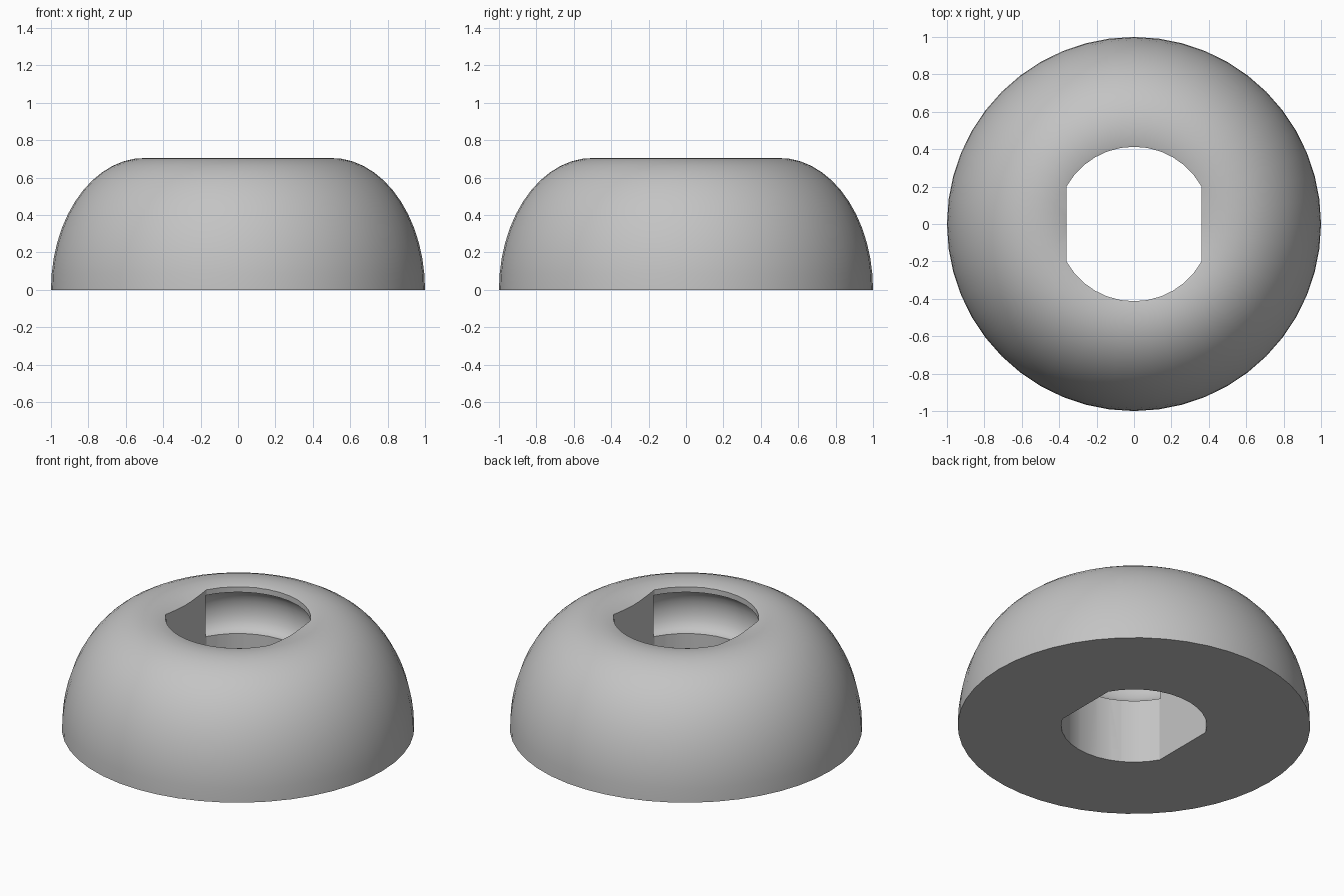
import bpy, bmesh, math

if "Cube" in bpy.data.objects:
    bpy.data.objects.remove(bpy.data.objects["Cube"])

HEIGHT, HOLE_R, FLAT_X, SIDES = 0.705, 0.413, 0.36, 48

grey = bpy.data.materials.new("plain grey")
grey.use_nodes = True
colour = (0.55, 0.55, 0.55, 1)
grey.diffuse_color = colour
grey.node_tree.nodes["Principled BSDF"].inputs["Base Color"].default_value = colour


def finish(name, bm):
    bmesh.ops.recalc_face_normals(bm, faces=bm.faces)
    mesh = bpy.data.meshes.new(name)
    bm.to_mesh(mesh)
    bm.free()
    obj = bpy.data.objects.new(name, mesh)
    mesh.materials.append(grey)
    bpy.context.collection.objects.link(obj)
    return obj


def lathe(name, profile):
    """Revolve a closed (radius, height) outline into a ring."""
    bm = bmesh.new()
    rings = []
    for i in range(SIDES):
        a = math.tau * i / SIDES
        rings.append([bm.verts.new((r * math.cos(a), r * math.sin(a), z)) for r, z in profile])
    n = len(profile)
    for i in range(SIDES):
        p, q = rings[i], rings[(i + 1) % SIDES]
        for j in range(n):
            k = (j + 1) % n
            bm.faces.new((p[j], q[j], q[k], p[k]))
    return finish(name, bm)


def arc(cx, cz, rx, rz, start, end, steps):
    angles = [math.radians(start + (end - start) * i / steps) for i in range(steps + 1)]
    return [(cx + rx * math.cos(a), cz + rz * math.sin(a)) for a in angles]


# Domed ring body, rounded over an elliptical section
body = lathe("domed_body", arc(0.5, 0, 0.5, HEIGHT, 0, 126, 18) + [(0.2, 0)])

# Straight hole with two flat sides
bm = bmesh.new()
corner = math.acos(FLAT_X / HOLE_R)
outline = []
for side in (0, math.pi):
    for i in range(13):
        a = side + corner + (math.pi - 2 * corner) * i / 12
        outline.append(bm.verts.new((HOLE_R * math.cos(a), HOLE_R * math.sin(a), -0.2)))
base = bm.faces.new(outline)
top = bmesh.ops.extrude_face_region(bm, geom=[base])
bmesh.ops.translate(bm, vec=(0, 0, 1.2),
                    verts=[v for v in top["geom"] if isinstance(v, bmesh.types.BMVert)])
hole = finish("hole_cutter", bm)

# Rounded groove behind the thin upper lip
groove = lathe("groove_cutter", arc(0.41, 0.53, 0.08, 0.13, -90, 90, 10))

bpy.ops.object.select_all(action="DESELECT")
bpy.context.view_layer.objects.active = body
body.select_set(True)
for cutter in (hole, groove):
    cutter.hide_render = True
    mod = body.modifiers.new("cut", "BOOLEAN")
    mod.operation = "DIFFERENCE"
    mod.solver = "EXACT"
    mod.object = cutter
    bpy.ops.object.modifier_apply(modifier=mod.name)
for cutter in (hole, groove):
    bpy.data.objects.remove(cutter)

bpy.ops.object.shade_smooth_by_angle(angle=math.radians(30))
